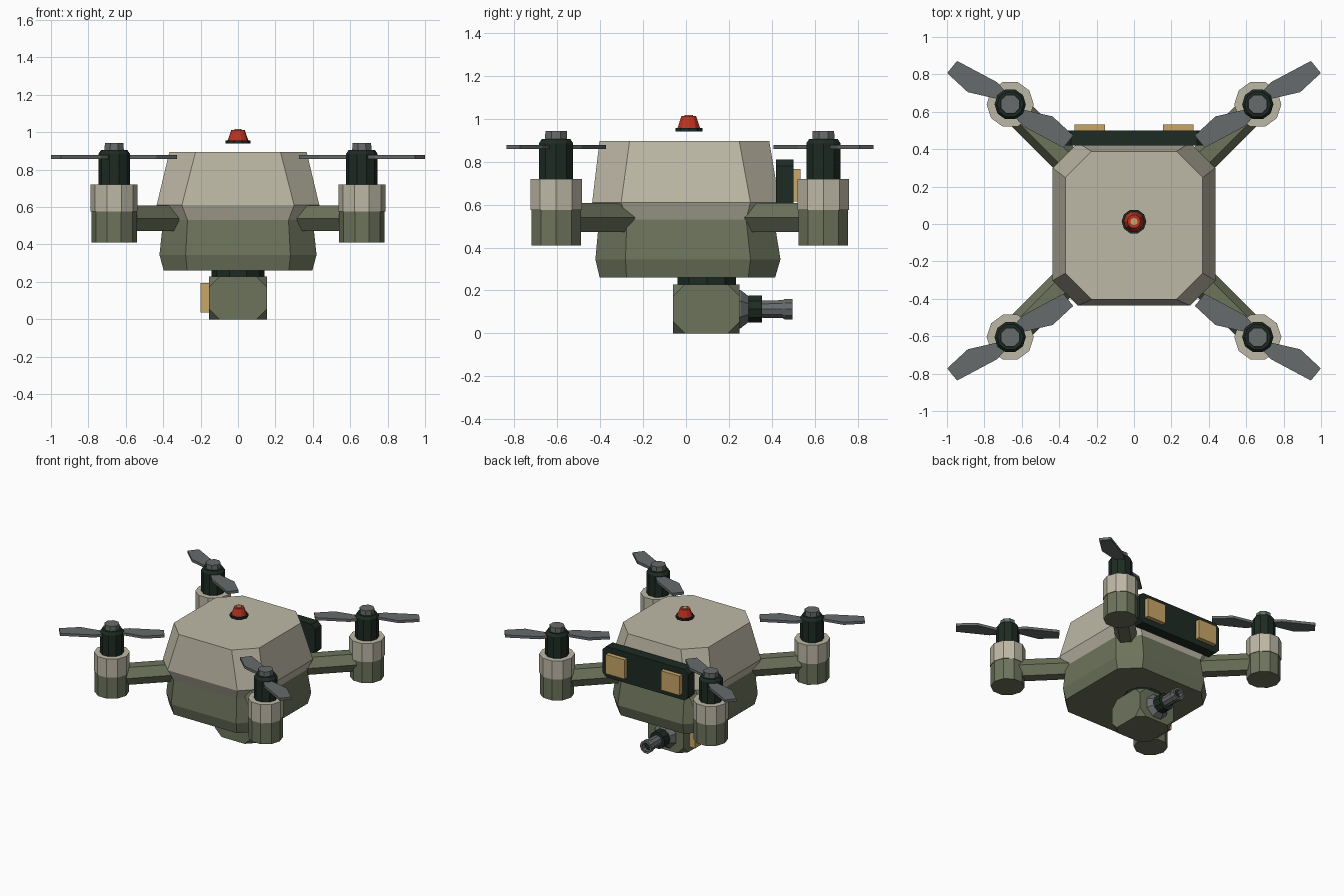
import bpy, bmesh, math
from mathutils import Vector, Matrix

cube = bpy.data.objects.get("Cube")
if cube:
    bpy.data.objects.remove(cube, do_unlink=True)


def material(name, rgb):
    m = bpy.data.materials.new(name)
    m.use_nodes = True
    m.diffuse_color = (*rgb, 1)
    m.node_tree.nodes["Principled BSDF"].inputs["Base Color"].default_value = (*rgb, 1)
    return m


BEIGE = material("warm beige", (.51, .48, .38))
GREEN = material("olive green", (.155, .175, .108))
DARK = material("near black green", (.013, .024, .017))
GRAY = material("steel gray", (.135, .147, .147))
RED = material("signal red", (.5, .032, .015))
TAN = material("tan", (.58, .38, .14))


def finish(name, bm, *mats):
    bmesh.ops.recalc_face_normals(bm, faces=bm.faces)
    mesh = bpy.data.meshes.new(name)
    bm.to_mesh(mesh)
    bm.free()
    for m in mats:
        mesh.materials.append(m)
    ob = bpy.data.objects.new(name, mesh)
    bpy.context.collection.objects.link(ob)
    return ob


def loft(rings, bm=None):
    """Skin a stack of equal-sized point rings and cap both ends."""
    bm = bm or bmesh.new()
    rows = [[bm.verts.new(p) for p in r] for r in rings]
    n = len(rows[0])
    for a, b in zip(rows, rows[1:]):
        for i in range(n):
            j = (i + 1) % n
            bm.faces.new((a[i], a[j], b[j], b[i]))
    bm.faces.new(rows[0])
    bm.faces.new(rows[-1])
    return bm


def turned(name, profile, sides, base, axis, mat, phase=0):
    """Polygonal turned part: profile of (distance along axis, radius)."""
    turn = Vector(axis).to_track_quat('Z', 'Y').to_matrix()
    rings = []
    for d, r in profile:
        angles = [phase + math.tau * i / sides for i in range(sides)]
        rings.append([Vector(base) + turn @ Vector((r * math.cos(a), r * math.sin(a), d))
                      for a in angles])
    return finish(name, loft(rings), mat)


def box(name, lo, hi, mat, corner=0):
    """Box between two corners, with optional clipped corners."""
    bm = bmesh.new()
    lo, hi = Vector(lo), Vector(hi)
    bmesh.ops.create_cube(bm, size=1, matrix=Matrix.Translation((lo + hi) / 2)
                          @ Matrix.Diagonal((*(hi - lo), 1)))
    if corner:
        bmesh.ops.bevel(bm, geom=bm.verts[:], offset=corner, segments=1, affect='VERTICES')
    return finish(name, bm, mat)


def octagon(x0, x1, y0, y1, c):
    return [(x0 + c, y0), (x1 - c, y0), (x1, y0 + c), (x1, y1 - c),
            (x1 - c, y1), (x0 + c, y1), (x0, y1 - c), (x0, y0 + c)]


# Body shell: green lower hull, beige upper hull
SEAM = .53
levels = [(.26, .397, -.402, .415, .125), (.345, .42, -.422, .44, .14),
          (SEAM, .40, -.405, .41, .13), (.61, .435, -.437, .435, .135),
          (.895, .367, -.403, .388, .14)]
bm = loft([[(x, y, z) for x, y in octagon(-hx, hx, y0, y1, c)]
           for z, hx, y0, y1, c in levels])
for f in bm.faces:
    f.material_index = int(f.calc_center_median().z > SEAM)
finish("body", bm, GREEN, BEIGE)

# Warning beacon
BEACON = (0, .013, 0)
UP = (0, 0, 1)
turned("beacon_base", [(.94, .066), (.957, .066)], 10, BEACON, UP, DARK)
turned("beacon_lamp", [(.957, .055), (1.012, .036)], 10, BEACON, UP, RED)
turned("beacon_tip", [(1.01, .02), (1.018, .02)], 8, BEACON, UP, TAN)

# Arms, motor pods and propellers at the four corners
blade = [(.02, .0), (.075, .03), (.227, .065), (.337, .167),
         (.284, .232), (.07, .118), (.0, .04)]
for side, sx in (("left", 1), ("right", -1)):
    for end, sy, cy in (("front", -1, -.605), ("rear", 1, .64)):
        tag = f"{end}_{side}"
        cx = .662 * sx
        hub = Vector((cx, cy, 0))
        start = Vector((.3 * sx, cy - .362 * sy, .54))
        reach = hub + Vector((0, 0, .54)) - start
        turned("arm_" + tag, [(0, .078), (reach.length, .078)], 6, start, reach, GREEN)
        turned("pod_lower_" + tag, [(.41, .121), (.575, .121)], 10, hub, UP, GREEN)
        turned("pod_upper_" + tag, [(.575, .126), (.72, .126)], 10, hub, UP, BEIGE)
        turned("motor_" + tag, [(.72, .084), (.885, .084), (.905, .07)], 10, hub, UP, DARK)
        turned("hub_cap_" + tag, [(.9, .056), (.942, .054)], 8, hub, UP, GRAY, math.pi / 8)
        bm = bmesh.new()
        for turn in (1, -1):
            loft([[hub + Vector((u * sx * turn, v * sy * turn, z)) for u, v in blade]
                  for z in (.858, .878)], bm)
        finish("propeller_" + tag, bm, GRAY)

# Rear panel with two pads
finish("rear_panel", loft([[(x, y, z) for x, z in octagon(-.368, .368, .57, .81, .03)]
                           for y in (.42, .5)]), DARK)
for side, sx in (("left", 1), ("right", -1)):
    x = .237 * sx
    box("panel_pad_" + side, (x - .081, .49, .615), (x + .081, .533, .765), TAN)

# Camera turret slung under the body
turned("turret_mount", [(.215, .143), (.27, .143)], 10, (0, .097, 0), UP, DARK)
box("turret_body", (-.154, -.06, 0), (.154, .25, .228), GREEN, .055)
box("turret_side_pad", (-.2, .015, .035), (-.15, .175, .195), TAN)

# Lens assembly pointing backwards
LENS = (0, 0, .113)
BACK = (0, 1, 0)
turned("lens_housing", [(.24, .098), (.255, .096), (.315, .045)], 8, LENS, BACK, GRAY, math.pi / 8)
turned("lens_collar", [(.29, .066), (.355, .066)], 10, LENS, BACK, DARK)
turned("lens_barrel", [(.35, .042), (.45, .044), (.46, .05), (.495, .05), (.495, .034), (.455, .034)],
       10, LENS, BACK, GRAY)
turned("lens_glass", [(.456, .033), (.462, .033)], 10, LENS, BACK, DARK)
